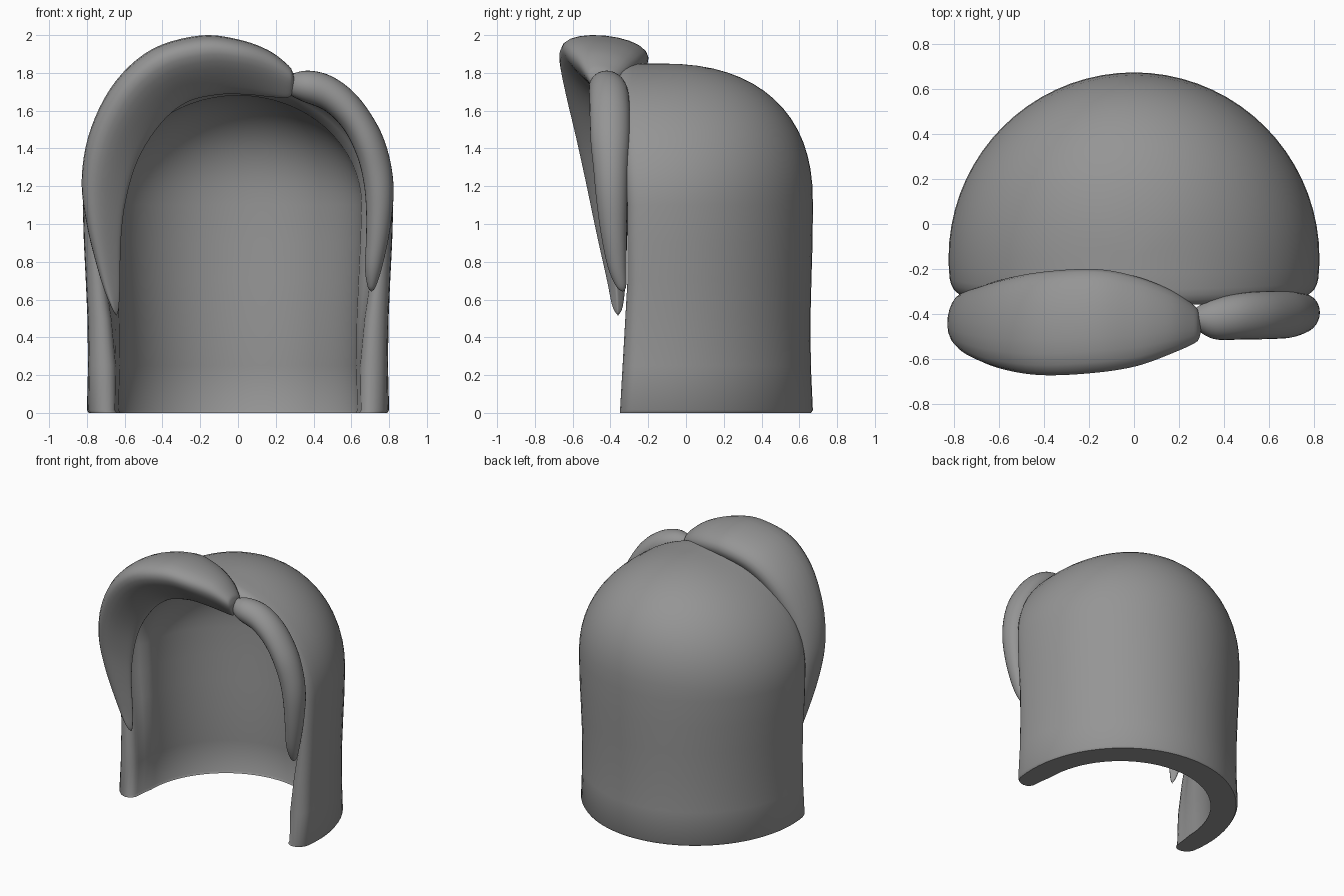
import bpy, bmesh, math
from mathutils import Vector

if "Cube" in bpy.data.objects:
    bpy.data.objects.remove(bpy.data.objects["Cube"])

grey = bpy.data.materials.new("dark_grey")
grey.diffuse_color = (0.3, 0.3, 0.3, 1)
grey.use_nodes = True
grey.node_tree.nodes["Principled BSDF"].inputs["Base Color"].default_value = grey.diffuse_color


def finish(name, bm):
    bmesh.ops.remove_doubles(bm, verts=bm.verts, dist=0.0005)
    bmesh.ops.recalc_face_normals(bm, faces=bm.faces)
    mesh = bpy.data.meshes.new(name)
    bm.to_mesh(mesh)
    bm.free()
    mesh.materials.append(grey)
    obj = bpy.data.objects.new(name, mesh)
    bpy.context.collection.objects.link(obj)
    bpy.ops.object.select_all(action='DESELECT')
    obj.select_set(True)
    bpy.context.view_layer.objects.active = obj
    bpy.ops.object.shade_smooth_by_angle(angle=math.radians(45))
    return obj


def bridge(bm, a, b):
    for i in range(len(a)):
        k = (i + 1) % len(a)
        bm.faces.new((a[i], a[k], b[k], b[i]))


# Back hair: half-round domed shell with a rounded front lip
def back_hair():
    base_z, cy = 1.1, -0.15
    # wall levels: (radius, height, dome angle)
    levels = [(0.79, 0, 0), (0.80, 0.015, 0), (0.794, 0.25, 0), (0.797, 0.5, 0),
              (0.806, 0.7, 0), (0.816, 0.9, 0)]
    levels += [(0.822, base_z, math.pi / 2 * i / 16) for i in range(17)]
    # columns: (angle, forward fraction, lip roundness, wall blend)
    half = [math.pi * i / 36 for i in range(37)]
    lip = [(0.5, 0, 0)] + [(1, math.sin(math.pi * i / 8), (1 - math.cos(math.pi * i / 8)) / 2)
                           for i in range(9)] + [(0.5, 0, 1)]
    cols = [(p, 0, 0, 0) for p in half]
    cols += [(math.pi, f, s, t) for f, s, t in lip]
    cols += [(p, 0, 0, 1) for p in reversed(half)]
    cols += [(0, f, s, t) for f, s, t in reversed(lip)]
    bm = bmesh.new()
    rows = []
    for rad, lift, a in levels:
        c, s_a = max(math.cos(a), 0), math.sin(a)
        if c < 1e-6:
            c = 0
        row = []
        for p, f, s, t in cols:
            back = math.sin(p) ** 2
            e = 2 / (2 + 0.4 * back)          # squarer dome towards the back
            flare = f * (0.025 + 0.06 * min(max((lift - 0.3) / 0.6, 0), 1))
            r = rad + 0.022 * back * (1 - lift / base_z) - t * (0.168 + 0.02 * back - flare)
            r *= c ** e
            z = lift + (0.75 - t * (0.17 - flare)) * s_a ** e
            reach = 0.2 - 0.04 * min(lift / 0.7, 1) + 0.05 * s_a
            d = f * (reach - 0.07) + 0.07 * s
            r *= 1 - 0.7 * d * d
            row.append(bm.verts.new((r * math.cos(p), cy + r * math.sin(p) - d, z)))
        rows.append(row)
    for a, b in zip(rows, rows[1:]):
        bridge(bm, a, b)
    bm.faces.new(rows[0])
    bmesh.ops.dissolve_degenerate(bm, edges=bm.edges, dist=0.0002)
    return finish("back_hair", bm)


def spline(rows, steps=5):
    out = []
    for i in range(len(rows) - 1):
        q = [rows[max(i - 1, 0)], rows[i], rows[i + 1], rows[min(i + 2, len(rows) - 1)]]
        for k in range(steps):
            t = k / steps
            out.append([0.5 * (2 * b + (c - a) * t + (2 * a - 5 * b + 4 * c - d) * t * t
                               + (3 * b - a - 3 * c + d) * t ** 3) for a, b, c, d in zip(*q)])
    return out + [rows[-1]]


# Fringe lock: stations are outer x,z, inner x,z, front y, back y
def lock(name, stations, egg, tilt):
    bm = bmesh.new()
    n = 28
    shape = [(math.cos(2 * math.pi * i / n),
              math.sin(2 * math.pi * i / n) * (1 + egg * math.cos(2 * math.pi * i / n)))
             for i in range(n)]
    top = max(w for _, w in shape)
    rings = []
    for ox, oz, ix, iz, yf, yb in spline(stations):
        o, q = Vector((ox, 0, oz)), Vector((ix, 0, iz))
        rings.append([bm.verts.new((o + q) / 2 + (o - q) / 2 * (h - tilt * w / top)
                                   + Vector((0, (yf + yb) / 2 + (yb - yf) / 2 * w / top, 0)))
                      for h, w in shape])
    for a, b in zip(rings, rings[1:]):
        bridge(bm, a, b)
    return finish(name, bm)


back_hair()
lock("left_fringe", [
    (-0.645, 0.515, -0.645, 0.515, -0.36, -0.36),
    (-0.675, 0.57, -0.632, 0.55, -0.39, -0.335),
    (-0.73, 0.72, -0.625, 0.67, -0.42, -0.32),
    (-0.80, 1.0, -0.62, 0.91, -0.48, -0.31),
    (-0.825, 1.25, -0.595, 1.12, -0.53, -0.30),
    (-0.775, 1.51, -0.53, 1.34, -0.585, -0.28),
    (-0.645, 1.755, -0.41, 1.53, -0.64, -0.24),
    (-0.45, 1.925, -0.27, 1.645, -0.67, -0.21),
    (-0.20, 1.995, -0.10, 1.685, -0.66, -0.20),
    (0.0, 1.975, 0.05, 1.685, -0.63, -0.235),
    (0.16, 1.918, 0.18, 1.672, -0.575, -0.295),
    (0.265, 1.84, 0.265, 1.67, -0.53, -0.36),
    (0.29, 1.80, 0.288, 1.70, -0.505, -0.40),
    (0.298, 1.76, 0.298, 1.76, -0.46, -0.46)], 0.58, 0.14)
lock("right_fringe", [
    (0.25, 1.74, 0.25, 1.74, -0.41, -0.41),
    (0.27, 1.785, 0.27, 1.69, -0.46, -0.375),
    (0.37, 1.812, 0.34, 1.65, -0.51, -0.33),
    (0.50, 1.78, 0.46, 1.6, -0.512, -0.305),
    (0.63, 1.68, 0.56, 1.5, -0.51, -0.297),
    (0.74, 1.52, 0.63, 1.36, -0.505, -0.297),
    (0.80, 1.36, 0.665, 1.22, -0.49, -0.305),
    (0.824, 1.18, 0.678, 1.08, -0.475, -0.31),
    (0.805, 0.97, 0.678, 0.92, -0.45, -0.315),
    (0.765, 0.78, 0.672, 0.77, -0.415, -0.315),
    (0.73, 0.67, 0.686, 0.67, -0.37, -0.317),
    (0.706, 0.642, 0.706, 0.642, -0.335, -0.335)], 0.0, 0.0)
